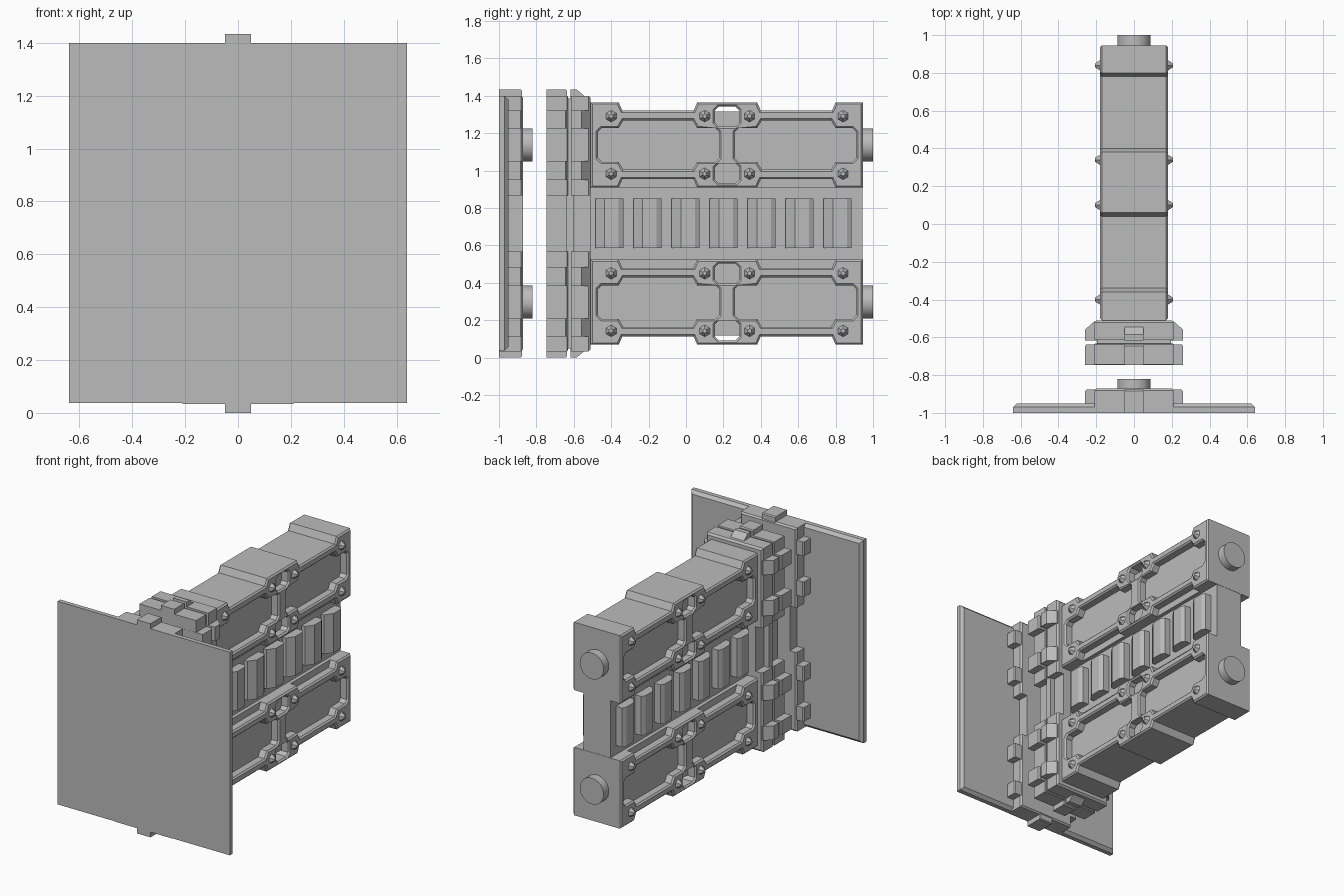
import bpy, bmesh, math
from mathutils import Matrix, Vector

if "Cube" in bpy.data.objects:
    bpy.data.objects.remove(bpy.data.objects["Cube"])

grey = bpy.data.materials.new("plain_grey")
grey.use_nodes = True
grey.diffuse_color = (0.5, 0.5, 0.5, 1)
grey.node_tree.nodes["Principled BSDF"].inputs["Base Color"].default_value = (0.5, 0.5, 0.5, 1)

MID = 0.717                      # mirror height
BODY_FRONT, BODY_BACK = -0.51, 0.945


def add(name, bm):
    bmesh.ops.recalc_face_normals(bm, faces=bm.faces)
    mesh = bpy.data.meshes.new(name)
    bm.to_mesh(mesh)
    bm.free()
    mesh.materials.append(grey)
    ob = bpy.data.objects.new(name, mesh)
    bpy.context.collection.objects.link(ob)
    return ob


def loft(name, sections):
    """Skin rectangles (y, half width, z low, z high) along y."""
    bm = bmesh.new()
    rings = [[bm.verts.new((x, y, z)) for x, z in ((-w, a), (w, a), (w, b), (-w, b))]
             for y, w, a, b in sections]
    bm.faces.new(rings[0])
    bm.faces.new(rings[-1])
    for r, s in zip(rings, rings[1:]):
        for i in range(4):
            j = (i + 1) % 4
            bm.faces.new((r[i], r[j], s[j], s[i]))
    return add(name, bm)


def both(name, sections):
    """Loft a part and its copy mirrored about the middle height."""
    loft("upper_" + name, sections)
    loft("lower_" + name, [(y, w, 2 * MID - b, 2 * MID - a) for y, w, a, b in sections])


def cone(name, loc, r1, r2, depth, sides, axis):
    bm = bmesh.new()
    bmesh.ops.create_cone(bm, cap_ends=True, segments=sides, radius1=r1, radius2=r2, depth=depth)
    turn = Vector(axis).to_track_quat('Z', 'Y').to_matrix().to_4x4()
    bm.transform(Matrix.Translation(loc) @ turn)
    return add(name, bm)


def outline_solid(name, loops, half, chamfer):
    """Extrude closed (y, z) outlines with holes to +-half in x, chamfered."""
    cu = bpy.data.curves.new(name, 'CURVE')
    cu.dimensions, cu.fill_mode = '2D', 'BOTH'
    cu.extrude, cu.bevel_depth = half - chamfer, chamfer
    cu.bevel_resolution, cu.offset = 0, -chamfer
    for loop in loops:
        sp = cu.splines.new('POLY')
        sp.points.add(len(loop) - 1)
        sp.use_cyclic_u = True
        for p, (y, z) in zip(sp.points, loop):
            p.co = (y, z, 0, 1)
    tmp = bpy.data.objects.new(name + "_outline", cu)
    bpy.context.collection.objects.link(tmp)
    bpy.context.view_layer.update()
    mesh = bpy.data.meshes.new_from_object(tmp.evaluated_get(bpy.context.evaluated_depsgraph_get()))
    bpy.data.objects.remove(tmp)
    bm = bmesh.new()
    bm.from_mesh(mesh)
    bpy.data.meshes.remove(mesh)
    bmesh.ops.remove_doubles(bm, verts=bm.verts, dist=0.0002)
    # outline plane to the side plane: (x, y, z) -> (z, x, y)
    bm.transform(Matrix(((0, 0, 1, 0), (1, 0, 0, 0), (0, 1, 0, 0), (0, 0, 0, 1))))
    for f in bm.faces:
        f.smooth = False
    return add(name, bm)


def mirrored(half_loop, zc):
    """Close an upper outline given as (y, height) by mirroring it about zc."""
    return ([(y, zc + h) for y, h in half_loop]
            + [(y, zc - h) for y, h in reversed(half_loop)])


def octagon(y0, y1, z0, z1, c):
    return [(y0 + c, z0), (y1 - c, z0), (y1, z0 + c), (y1, z1 - c),
            (y1 - c, z1), (y0 + c, z1), (y0, z1 - c), (y0, z0 + c)]


# front plate with chamfered rear edge
loft("front_plate", [(-1, 0.64, 0.037, 1.40), (-0.97, 0.64, 0.037, 1.40),
                     (-0.95, 0.62, 0.057, 1.38)])

# plate mount and the two coupling collars
blocks = {"mount": (-0.998, -0.872, 0.01), "front_collar": (-0.745, -0.632, 0.005),
          "rear_collar": (-0.615, -0.51, 0.012)}
for name, (y0, y1, c) in blocks.items():
    both(name, [(y0, 0.21, 0.867, 1.40), (y1 - c, 0.21, 0.867, 1.40),
                (y1, 0.21 - c, 0.867, 1.40 - c)])
    loft(name + "_centre", [(y0, 0.16, 0.5, 0.93), (y1, 0.16, 0.5, 0.93)])
    # lugs: the rear collar has long sloping ends
    s, e = (0.045, 0.05) if name == "rear_collar" else (0.008, 0.008)
    end = y1 - 0.005
    for i, (a, b) in enumerate(((1.225, 1.32), (0.95, 1.052))):
        both(f"{name}_side_lug_{i}", [(y0 - 0.001, 0.26, a, b), (end - s, 0.26, a, b),
                                      (end, 0.26 - e, a, b)])
    top = end - (0.025 if name == "rear_collar" else 0)
    loft(name + "_end_lugs", [(y0 - 0.002, 0.05, 0, 2 * MID),
                              (top - s, 0.05, 0, 2 * MID),
                              (top, 0.05, e * 0.75, 2 * MID - e * 0.75)])
loft("collar_neck", [(-0.64, 0.195, 0.05, 1.385), (-0.6, 0.195, 0.05, 1.385)])

# side frames, one per beam
pads = [(BODY_FRONT, -0.36), (0.06, 0.38), (0.80, BODY_BACK)]
HIGH, LOW = 0.228, 0.183
outer = []
for a, b in pads:
    if a > BODY_FRONT:
        outer.append((a - 0.02, LOW))
    outer += [(a, HIGH), (b, HIGH)]
    if b < BODY_BACK:
        outer.append((b + 0.02, LOW))


def pocket(y0, y1, pad0, pad1):
    return [(y0, 0.07), (y0 + 0.02, 0.09), (pad0, 0.09), (pad0 + 0.025, 0.132),
            (pad1 - 0.025, 0.132), (pad1, 0.09), (y1 - 0.02, 0.09), (y1, 0.07)]


for beam, zc in (("upper", MID + 0.42), ("lower", MID - 0.42)):
    loops = [mirrored(outer, zc),
             mirrored(pocket(-0.47, 0.178, -0.36, 0.06), zc),
             mirrored(pocket(0.262, 0.91, 0.38, 0.80), zc)]
    for s in (-1, 1):
        z = zc + s * 0.152
        loops.append(octagon(0.155, 0.285, z - 0.053, z + 0.053, 0.02))
    outline_solid(beam + "_side_frame", loops, 0.18, 0.01)
    loft(beam + "_core", [(BODY_FRONT, 0.125, zc - HIGH, zc + HIGH - 0.05),
                          (BODY_BACK - 0.005, 0.125, zc - HIGH, zc + HIGH - 0.05)]
         if zc > MID else [(BODY_FRONT, 0.125, zc - HIGH + 0.05, zc + HIGH),
                           (BODY_BACK - 0.005, 0.125, zc - HIGH + 0.05, zc + HIGH)])
    # hexagonal bolts
    for side in (-1, 1):
        for y in (-0.40, 0.10, 0.34, 0.84):
            for s in (-1, 1):
                cone(beam + "_bolt", (side * 0.19, y, zc + s * 0.154),
                     0.036, 0.012, 0.032, 6, (side, 0, 0))
    # round pins at the back and behind the plate
    for place, y in (("rear", 0.965), ("mount", -0.855)):
        pin = cone(f"{beam}_{place}_pin", (0, y, zc), 0.088, 0.088, 0.07, 40, (0, 1, 0))
        for p in pin.data.polygons:
            p.use_smooth = len(p.vertices) == 4

# centre web with slanted ribs on both sides
loft("web", [(BODY_FRONT, 0.10, 0.5, 0.93), (BODY_BACK - 0.002, 0.10, 0.5, 0.93)])
for i in range(7):
    y = -0.485 + i * 0.2035
    for side in (-1, 1):
        bm = bmesh.new()
        prof = [(0, 0.09), (0, 0.125), (0.05, 0.16), (0.125, 0.16), (0.15, 0.145), (0.15, 0.09)]
        face = bm.faces.new([bm.verts.new((side * x, y + d, 0.587)) for d, x in prof])
        ext = bmesh.ops.extrude_face_region(bm, geom=[face])
        for v in ext["geom"]:
            if isinstance(v, bmesh.types.BMVert):
                v.co.z = 0.85
        add("web_rib", bm)
